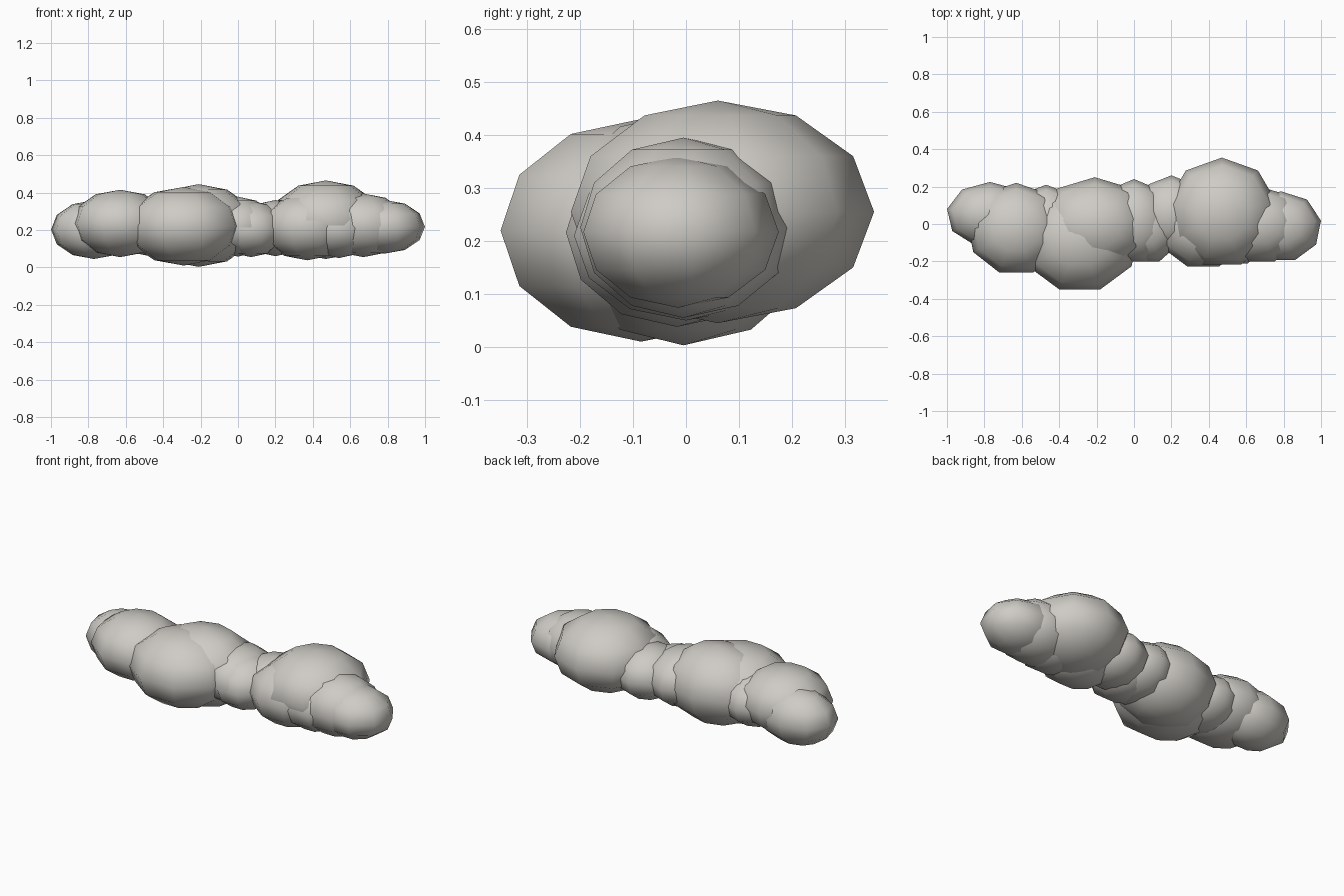
import bpy

# One pale warm grey for every puff
grey = bpy.data.materials.new("pale_warm_grey")
grey.diffuse_color = (0.62, 0.60, 0.56, 1)


def puff(name, centre, radii):
    """Smooth low-poly ellipsoid: 9 sides, 6 rings, a vertex towards +y."""
    bpy.ops.mesh.primitive_uv_sphere_add(segments=9, ring_count=6, radius=1)
    ob = bpy.context.object
    ob.name = name
    ob.location, ob.scale = centre, radii
    bpy.ops.object.transform_apply(location=True, rotation=False, scale=True)
    bpy.ops.object.shade_smooth()
    ob.data.materials.append(grey)


# Large puffs that form the main lumps: centre, radii
large = [
    ((-0.63, -0.027, 0.235), (0.265, 0.247, 0.18)),
    ((-0.29, -0.085, 0.22), (0.32, 0.282, 0.21)),
    ((-0.21, -0.005, 0.224), (0.31, 0.255, 0.221)),
    ((0.37, -0.017, 0.216), (0.25, 0.223, 0.178)),
    ((0.47, 0.06, 0.255), (0.30, 0.295, 0.21)),
    ((0.67, -0.005, 0.225), (0.24, 0.207, 0.17)),
]
# Small puffs that fill the gaps and the two ends
small = [
    ((-0.77, 0.05, 0.202), (0.233, 0.175, 0.157)),
    ((-0.47, 0.0, 0.21), (0.20, 0.21, 0.15)),
    ((0.0, 0.013, 0.218), (0.20, 0.227, 0.16)),
    ((0.07, -0.01, 0.205), (0.19, 0.203, 0.15)),
    ((0.20, 0.055, 0.21), (0.19, 0.205, 0.15)),
    ((0.54, 0.0, 0.21), (0.20, 0.225, 0.16)),
    ((0.785, -0.015, 0.217), (0.218, 0.19, 0.143)),
]
for i, p in enumerate(large):
    puff(f"large_puff_{i + 1}", *p)
for i, p in enumerate(small):
    puff(f"small_puff_{i + 1}", *p)
